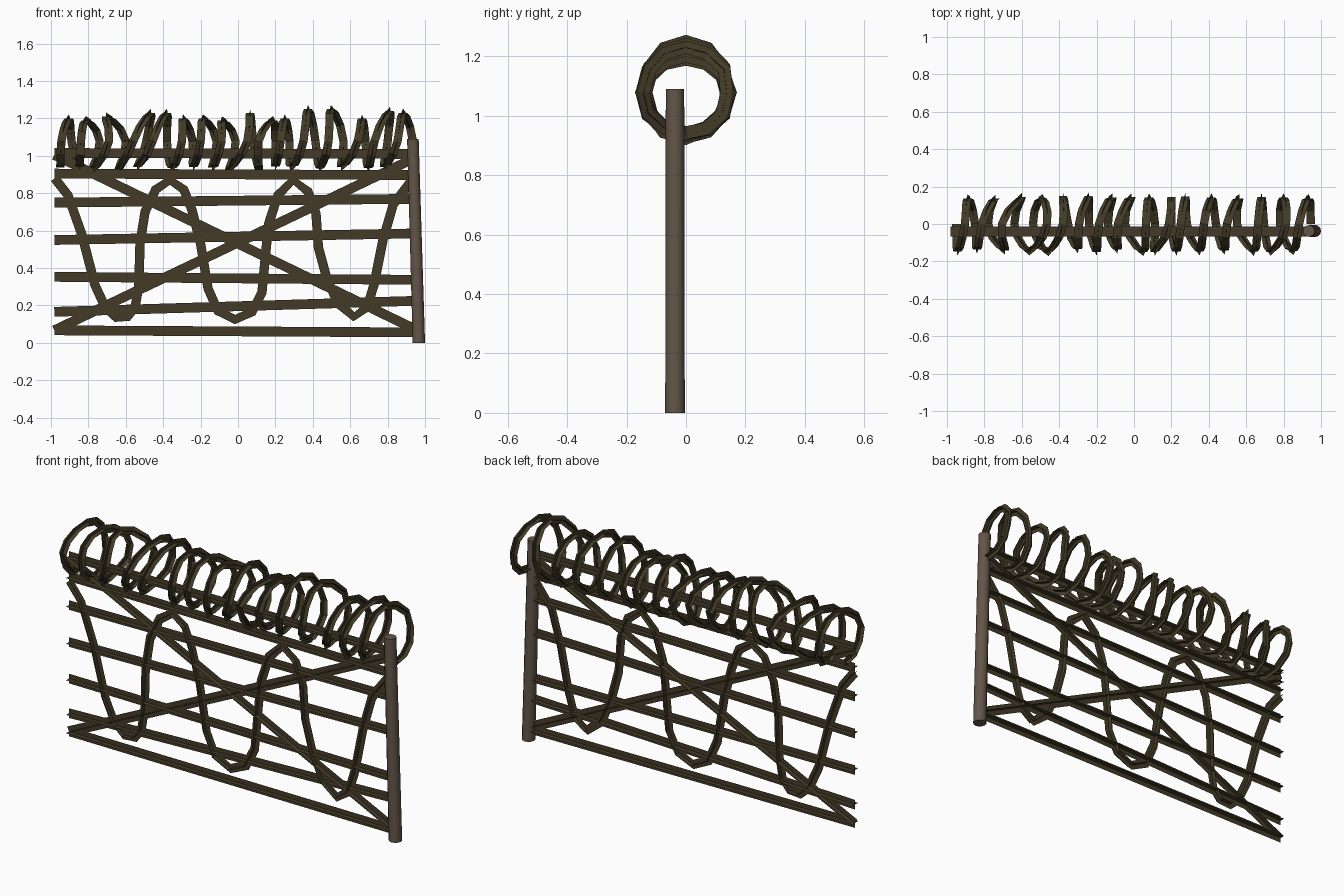
import bpy, bmesh, math, random
from mathutils import Vector

if "Cube" in bpy.data.objects:
    bpy.data.objects.remove(bpy.data.objects["Cube"])

random.seed(4)
Y = -0.04  # plane of the fence


def material(name, rgb):
    m = bpy.data.materials.new(name)
    m.diffuse_color = (*rgb, 1)
    m.use_nodes = True
    m.node_tree.nodes["Principled BSDF"].inputs["Base Color"].default_value = m.diffuse_color
    return m


WIRE = material("dark olive wire", (0.056, 0.044, 0.021))
POST = material("grey brown post", (0.125, 0.092, 0.066))


def finish(name, bm, mat):
    me = bpy.data.meshes.new(name)
    bm.to_mesh(me)
    bm.free()
    me.materials.append(mat)
    ob = bpy.data.objects.new(name, me)
    bpy.context.collection.objects.link(ob)
    return ob


def wire(name, pts, arm, ref):
    """Sweep two crossed strips (a plus section) along a path."""
    pts = [Vector(p) for p in pts]
    bm = bmesh.new()
    rings = []
    for i, p in enumerate(pts):
        t = (pts[min(i + 1, len(pts) - 1)] - pts[max(i - 1, 0)]).normalized()
        a = t.cross(ref).normalized() * arm
        b = a.cross(t).normalized() * arm
        rings.append([bm.verts.new(p + d) for d in (a, -a, b, -b)])
    for r, s in zip(rings, rings[1:]):
        for j in (0, 2):
            bm.faces.new((r[j], r[j + 1], s[j + 1], s[j]))
    return finish(name, bm, WIRE)


def spline(keys, n):
    """Catmull-Rom through the keys, n steps per span."""
    keys = [Vector(k) for k in keys]
    out = []
    for i in range(len(keys) - 1):
        p0, p1 = keys[max(i - 1, 0)], keys[i]
        p2, p3 = keys[i + 1], keys[min(i + 2, len(keys) - 1)]
        for j in range(n):
            t = j / n
            out.append(0.5 * (2 * p1 + (p2 - p0) * t + (2 * p0 - 5 * p1 + 4 * p2 - p3) * t * t
                              + (3 * p1 - p0 - 3 * p2 + p3) * t ** 3))
    return out + [keys[-1]]


# leaning post
bm = bmesh.new()
bmesh.ops.create_cone(bm, cap_ends=True, segments=12, radius1=0.033, radius2=0.031, depth=1.09)
for v in bm.verts:
    v.co.x += 0.967 if v.co.z < 0 else 0.935
    v.co.y -= 0.037
    v.co.z += 0.545
post = finish("post", bm, POST)
for f in post.data.polygons:
    f.use_smooth = len(f.vertices) == 4

# horizontal strands and the two diagonals: (z at left, z at right, right end x)
strands = [(1.015, 1.01, 0.935), (0.905, 0.897, 0.94), (0.75, 0.77, 0.943), (0.55, 0.585, 0.948),
           (0.353, 0.337, 0.955), (0.166, 0.225, 0.96), (0.067, 0.056, 0.965),
           (0.067, 0.985, 0.938), (1.005, 0.065, 0.963)]
DEPTH = Vector((0, 1, 0))
for i, (z0, z1, x1) in enumerate(strands):
    kind = "strand" if i < 7 else "diagonal"
    wire(f"{kind}_{i + 1}", [(-0.982, Y, z0), (x1, Y, z1)], 0.026, DEPTH)

# loose wavy wire
wave = [(-.98, .88), (-.91, .79), (-.835, .58), (-.765, .31), (-.71, .19), (-.65, .135),
        (-.59, .14), (-.55, .19), (-.53, .31), (-.524, .53), (-.497, .70), (-.44, .82),
        (-.364, .87), (-.29, .82), (-.246, .71), (-.2, .53), (-.16, .29), (-.107, .17),
        (-.016, .125), (.075, .165), (.128, .27), (.15, .50), (.165, .64), (.214, .79),
        (.294, .87), (.374, .81), (.417, .69), (.43, .51), (.476, .34), (.535, .21),
        (.62, .14), (.69, .19), (.727, .31), (.775, .55), (.83, .74), (.93, .87)]
wire("wavy_wire", [(x, Y, z) for x, z in wave], 0.025, DEPTH)

# irregular coil on top: x of the bottom, front, top and back of every turn, then its top z
turns = [(-.95, -.944, -.904, -.89, 1.20), (-.85, -.84, -.813, -.74, 1.19),
         (-.78, -.69, -.706, -.60, 1.21), (-.64, -.56, -.465, -.49, 1.23),
         (-.54, -.457, -.38, -.38, 1.23), (-.353, -.30, -.294, -.243, 1.20),
         (-.24, -.20, -.187, -.115, 1.20), (-.139, -.088, -.086, -.013, 1.19),
         (-.048, .05, .064, .08, 1.23), (.112, .11, .187, .20, 1.19),
         (.20, .227, .25, .275, 1.20), (.283, .35, .374, .414, 1.25),
         (.438, .484, .497, .564, 1.25), (.55, .64, .663, .682, 1.20),
         (.695, .73, .813, .80, 1.24), (.78, .853, .882, .935, 1.23)]
xs = spline([(x, 0, 0) for turn in turns for x in turn[:4]] + [(.945, 0, 0)], 3)
coil, c = [], 1.078
for i, p in enumerate(xs):
    a = -math.pi / 2 - i * math.pi / 6
    top = turns[min(i // 12, len(turns) - 1)][4]
    rz = top - c if math.sin(a) > 0 else 0.135 + random.uniform(0, 0.02)
    ry = 0.142 + random.uniform(-0.008, 0.008)
    coil.append((p.x, ry * math.cos(a), c + rz * math.sin(a)))
wire("coil", coil, 0.022, Vector((1, 0, 0)))
